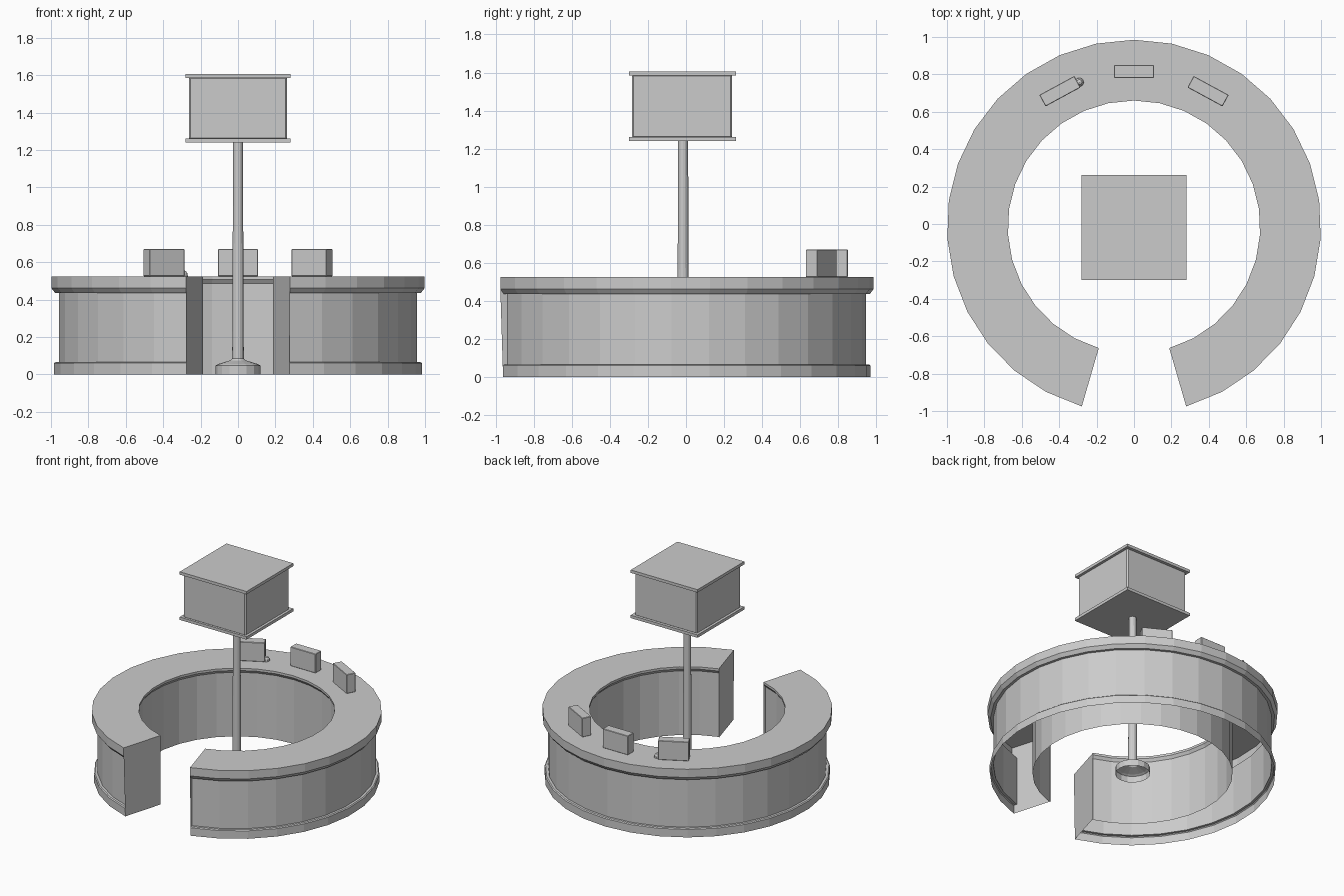
import bpy, bmesh, math
from mathutils import Matrix

if "Cube" in bpy.data.objects:
    bpy.data.objects.remove(bpy.data.objects["Cube"])

CY = -0.015            # centre line of ring and pole
GAP = math.radians(16.2)


def finish(name, bm):
    bmesh.ops.recalc_face_normals(bm, faces=bm.faces)
    me = bpy.data.meshes.new(name)
    bm.to_mesh(me)
    bm.free()
    ob = bpy.data.objects.new(name, me)
    bpy.context.collection.objects.link(ob)
    return ob


def sweep(name, profile, steps, start=0.0, span=2 * math.pi, x=0.0, y=CY):
    """Turn an (r, z) profile around a vertical axis."""
    bm = bmesh.new()
    closed = abs(span - 2 * math.pi) < 1e-6
    rings = []
    for i in range(steps if closed else steps + 1):
        a = start + span * i / steps
        rings.append([bm.verts.new((x + r * math.cos(a), y + r * math.sin(a), z))
                      for r, z in profile])
    for i in range(steps):
        p, q = rings[i], rings[(i + 1) % len(rings)]
        for j in range(len(profile) - 1):
            bm.faces.new((p[j], q[j], q[j + 1], p[j + 1]))
    bmesh.ops.remove_doubles(bm, verts=bm.verts, dist=1e-5)
    return finish(name, bm)


def box(name, size, loc, turn=0.0, bevel=0.0):
    bm = bmesh.new()
    m = Matrix.Translation(loc) @ Matrix.Rotation(turn, 4, 'Z') @ Matrix.Diagonal((*size, 1))
    bmesh.ops.create_cube(bm, size=1, matrix=m)
    if bevel:
        bmesh.ops.bevel(bm, geom=bm.edges[:], offset=bevel, segments=1, affect='EDGES')
    return finish(name, bm)


# Ring counter: open-bottomed shell with plinth, wall, overhanging top and inner wall
start, span = -math.pi / 2 + GAP, 2 * math.pi - 2 * GAP
sweep("counter", [(0.985, 0), (0.985, 0.06), (0.978, 0.066), (0.96, 0.066), (0.96, 0.436),
                  (0.98, 0.436), (1.0, 0.462), (1.0, 0.525), (0.675, 0.525),
                  (0.675, 0.508), (0.69, 0.487), (0.69, 0)], 28, start, span)

# Flat panels closing the two ends at the entrance
for side, a in (("right", start), ("left", start + span)):
    bm = bmesh.new()
    bm.faces.new([bm.verts.new((r * math.cos(a), CY + r * math.sin(a), z))
                  for r, z in ((0.675, 0), (0.985, 0), (1.0, 0.462), (1.0, 0.525), (0.675, 0.525))])
    finish("end_panel_" + side, bm)

# Pole with flared foot
sweep("pole", [(0.12, 0), (0.12, 0.048), (0.105, 0.056), (0.04, 0.076), (0.031, 0.086),
               (0.026, 1.245)], 16)

# Sign box between two square plates
box("sign_body", (0.525, 0.525, 0.335), (0, -0.02, 1.4225), bevel=0.008)
for name, z in (("sign_bottom_plate", 1.251), ("sign_top_plate", 1.595)):
    box(name, (0.562, 0.562, 0.022), (0, -0.018, z))

# Three screens along the back of the counter
box("screen_middle", (0.213, 0.07, 0.145), (0, 0.815, 0.5975), bevel=0.003)
for side, s in (("left", -1), ("right", 1)):
    box("screen_" + side, (0.213, 0.07, 0.145), (s * 0.396, 0.71, 0.5975),
        -s * math.radians(28.5), 0.003)

# Small call button beside the left screen
sweep("call_button", [(0.024, 0.525), (0.022, 0.54), (0.014, 0.553), (0, 0.558)], 10,
      x=-0.292, y=0.758)
